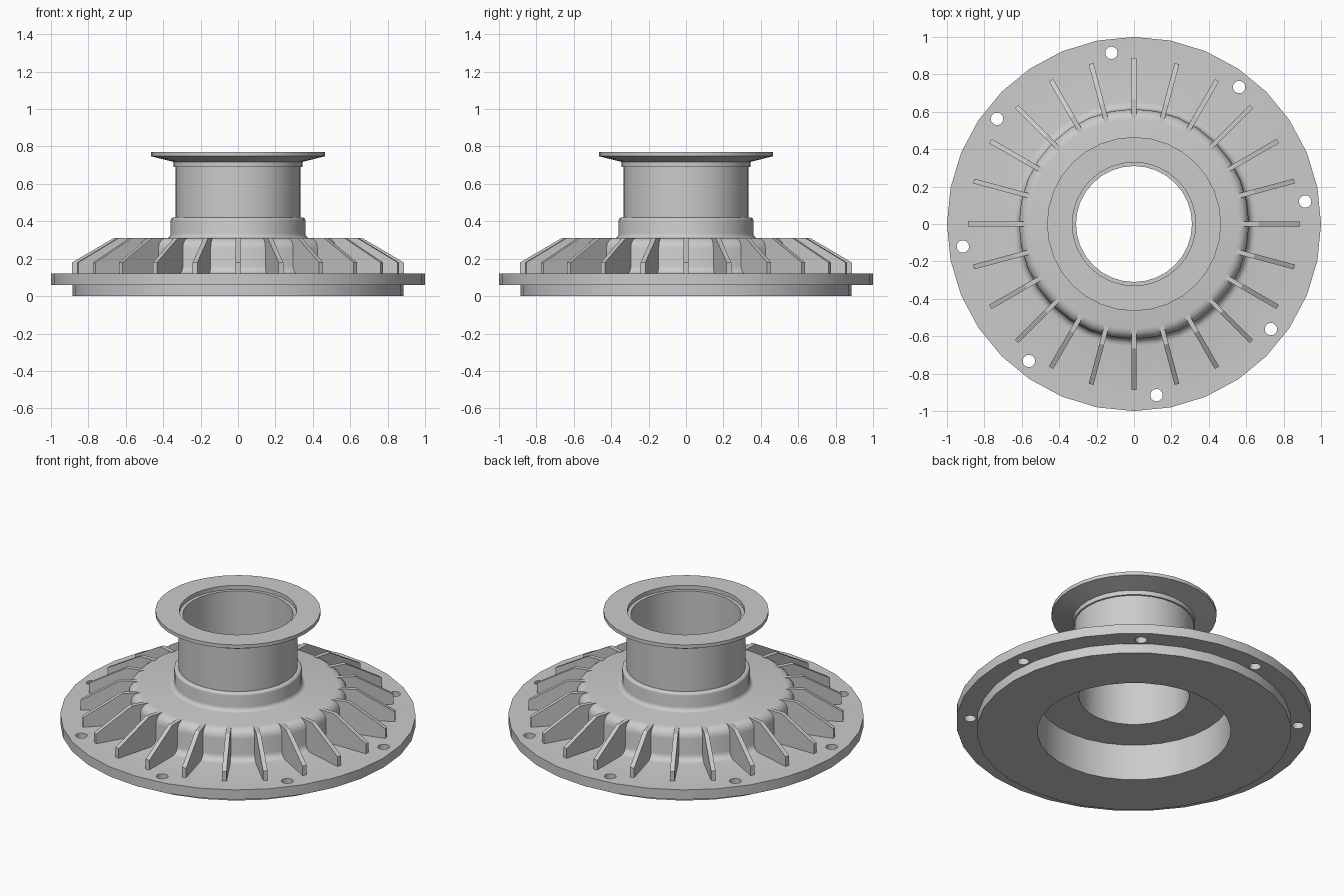
import bpy
import bmesh
from math import sin, cos, pi, radians
from mathutils import Matrix, Vector

SIDES = 32

if "Cube" in bpy.data.objects:
    bpy.data.objects.remove(bpy.data.objects["Cube"], do_unlink=True)

metal = bpy.data.materials.new("cast grey metal")
metal.use_nodes = True
GREY = (0.6, 0.6, 0.6, 1)
metal.diffuse_color = GREY
metal.node_tree.nodes["Principled BSDF"].inputs["Base Color"].default_value = GREY


def make_object(name, bm):
    bmesh.ops.recalc_face_normals(bm, faces=bm.faces)
    mesh = bpy.data.meshes.new(name)
    bm.to_mesh(mesh)
    bm.free()
    mesh.materials.append(metal)
    obj = bpy.data.objects.new(name, mesh)
    bpy.context.collection.objects.link(obj)
    return obj


def arc(r, z, radius, start, end, steps=4):
    """Fillet points around (r, z), angles in degrees."""
    angles = [radians(start + (end - start) * i / steps) for i in range(steps + 1)]
    return [(r + radius * cos(a), z + radius * sin(a)) for a in angles]


def lathe(name, profile):
    """Revolve a closed (radius, height) outline around z."""
    bm = bmesh.new()
    verts = [bm.verts.new((r, 0, z)) for r, z in profile]
    edges = [bm.edges.new((v, verts[i - 1])) for i, v in enumerate(verts)]
    bmesh.ops.spin(bm, geom=verts + edges, cent=(0, 0, 0), axis=(0, 0, 1),
                   angle=2 * pi, steps=SIDES, use_duplicate=False)
    bmesh.ops.remove_doubles(bm, verts=bm.verts, dist=0.0001)
    return make_object(name, bm)


# Casting: spigot, bolt flange, hub, collar, neck, flared rim, bore, recess
outline = [(0.545, 0), (0.885, 0), (0.885, 0.06), (1, 0.06), (1, 0.12)]
outline += arc(0.655, 0.16, 0.04, 270, 180)      # hub base fillet
outline += arc(0.56, 0.255, 0.055, 0, 90)        # hub shoulder
outline += arc(0.385, 0.335, 0.025, 270, 180)    # collar base fillet
outline += arc(0.345, 0.405, 0.015, 0, 90)       # collar shoulder
outline += [(0.335, 0.42), (0.335, 0.69), (0.345, 0.69), (0.345, 0.718),
            (0.465, 0.748), (0.465, 0.77), (0.33, 0.77), (0.33, 0.745),
            (0.31, 0.745), (0.31, 0.224), (0.545, 0.224)]
casting = lathe("flanged_housing", outline)

# Bolt holes
bm = bmesh.new()
for i in range(8):
    a = radians(7.5 + 45 * i)
    bmesh.ops.create_cone(bm, cap_ends=True, segments=24, radius1=0.033,
                          radius2=0.033, depth=0.2,
                          matrix=Matrix.Translation((0.923 * cos(a), 0.923 * sin(a), 0.09)))
# keep the cutters clear of the spigot wall
cutter = make_object("bolt_hole_cutter", bm)
cutter.hide_render = True
cut = casting.modifiers.new("bolt holes", "BOOLEAN")
cut.operation = "DIFFERENCE"
cut.solver = "EXACT"
cut.object = cutter
bpy.context.view_layer.objects.active = casting
casting.select_set(True)
bpy.ops.object.modifier_apply(modifier=cut.name)
bpy.data.objects.remove(cutter, do_unlink=True)
bpy.ops.object.select_all(action="DESELECT")
casting.select_set(True)
bpy.context.view_layer.objects.active = casting
bpy.ops.object.shade_smooth_by_angle(angle=radians(30))

# Radial stiffening ribs
rib_shape = [(0.565, 0.11), (0.887, 0.11), (0.887, 0.18), (0.665, 0.31), (0.565, 0.31)]
bm = bmesh.new()
for i in range(24):
    turn = Matrix.Rotation(radians(15 * i), 3, "Z")
    face = bm.faces.new([bm.verts.new(turn @ Vector((r, -0.013, z))) for r, z in rib_shape])
    grown = bmesh.ops.extrude_face_region(bm, geom=[face], use_keep_orig=True)["geom"]
    bmesh.ops.translate(bm, vec=turn @ Vector((0, 0.026, 0)),
                        verts=[g for g in grown if isinstance(g, bmesh.types.BMVert)])
make_object("stiffening_ribs", bm)
